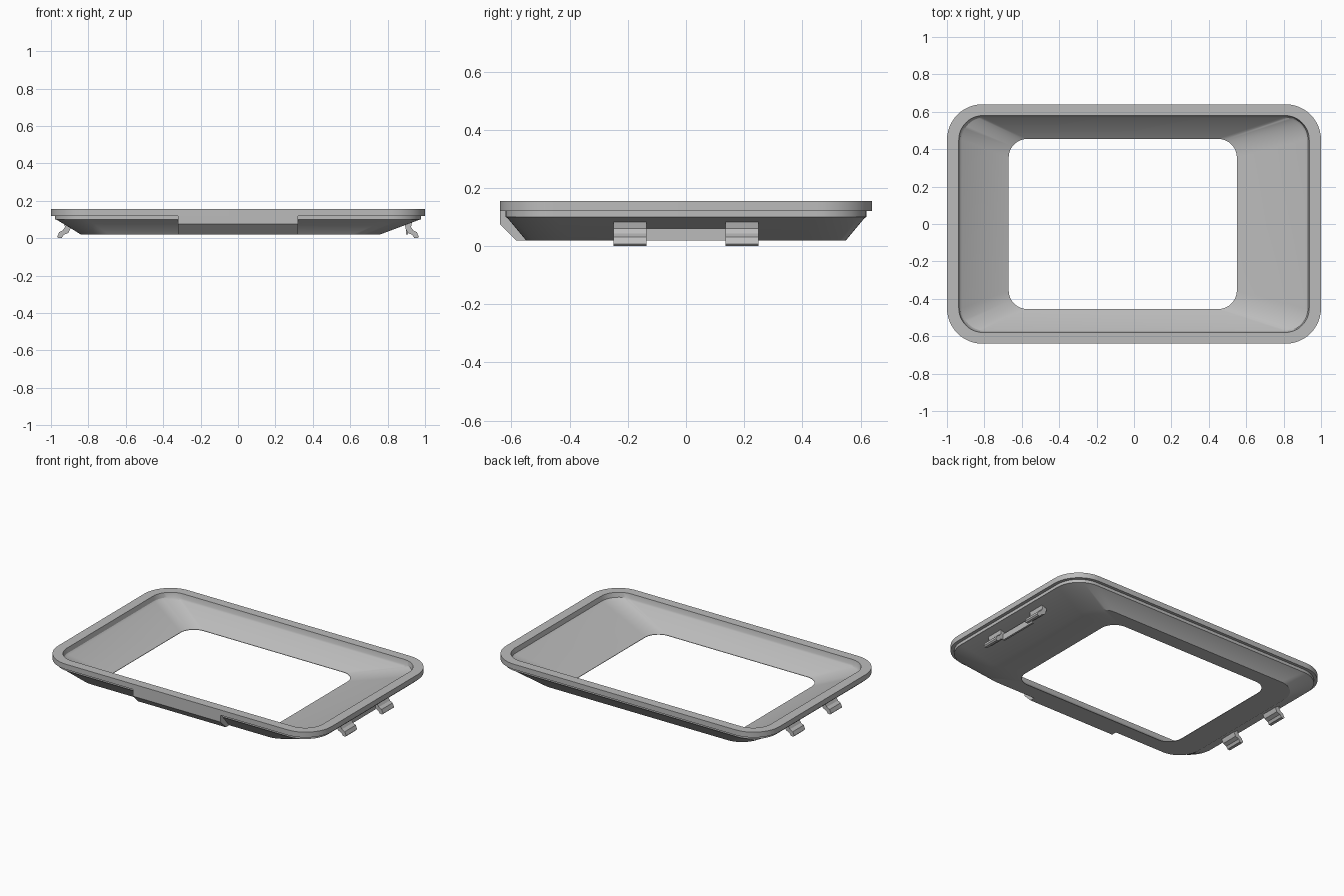
import bpy, bmesh, math

cube = bpy.data.objects.get("Cube")
if cube:
    bpy.data.objects.remove(cube, do_unlink=True)

grey = bpy.data.materials.new("plain_grey")
grey.use_nodes = True
grey.diffuse_color = (0.5, 0.5, 0.5, 1)
grey.node_tree.nodes["Principled BSDF"].inputs["Base Color"].default_value = (0.5, 0.5, 0.5, 1)


def finish(name, bm):
    bmesh.ops.recalc_face_normals(bm, faces=bm.faces)
    mesh = bpy.data.meshes.new(name)
    bm.to_mesh(mesh)
    bm.free()
    mesh.materials.append(grey)
    obj = bpy.data.objects.new(name, mesh)
    bpy.context.collection.objects.link(obj)
    bpy.ops.object.select_all(action='DESELECT')
    obj.select_set(True)
    bpy.context.view_layer.objects.active = obj
    bpy.ops.object.shade_smooth_by_angle(angle=math.radians(28))
    return obj


def rounded_loop(bm, x0, x1, y, r, z, steps=12):
    """Ring of vertices around a rounded rectangle."""
    centres = [(x1 - r, y - r), (x0 + r, y - r), (x0 + r, r - y), (x1 - r, r - y)]
    ring = []
    for corner, (cx, cy) in enumerate(centres):
        for i in range(steps + 1):
            a = math.pi / 2 * (corner + i / steps)
            ring.append(bm.verts.new((cx + r * math.cos(a), cy + r * math.sin(a), z)))
    return ring


def prism(name, profile, place, start, end):
    """Closed profile swept straight between two positions."""
    bm = bmesh.new()
    a, b = [[bm.verts.new(place(p, q, t)) for p, q in profile] for t in (start, end)]
    bm.faces.new(a)
    bm.faces.new(b)
    for i in range(len(a)):
        j = (i + 1) % len(a)
        bm.faces.new((a[i], a[j], b[j], b[i]))
    return finish(name, bm)


# Bezel: one closed section of rings, outside then under then inside
bm = bmesh.new()
sections = [
    (-1, 1, 0.64, 0.19, 0.155),
    (-1, 1, 0.64, 0.19, 0.12),
    (-0.978, 0.978, 0.62, 0.17, 0.12),
    (-0.978, 0.978, 0.62, 0.17, 0.1),
    (-0.968, 0.968, 0.615, 0.165, 0.098),
    (-0.84, 0.76, 0.55, 0.15, 0.02),
    (-0.67, 0.55, 0.455, 0.1, 0.02),
    (-0.67, 0.55, 0.455, 0.1, 0.023),
    (-0.92, 0.915, 0.57, 0.12, 0.115),
    (-0.93, 0.93, 0.575, 0.125, 0.125),
    (-0.937, 0.937, 0.58, 0.13, 0.155),
]
rings = [rounded_loop(bm, *s) for s in sections]
for k, ring in enumerate(rings):
    after = rings[(k + 1) % len(rings)]
    for i in range(len(ring)):
        j = (i + 1) % len(ring)
        bm.faces.new((ring[i], ring[j], after[j], after[i]))
finish("bezel", bm)

# Finger tab in the middle of the front edge
prism("front_tab",
      [(-0.64, 0.13), (-0.64, 0.075), (-0.585, 0.02), (-0.545, 0.02), (-0.6, 0.1), (-0.6, 0.13)],
      lambda y, z, x: (x, y, z), -0.32, 0.32)

# Snap clips, two on each side
clip = [(0.89, 0.085), (0.93, 0.085), (0.925, 0.06), (0.936, 0.043), (0.956, 0.032),
        (0.967, 0.008), (0.96, 0), (0.942, 0.002), (0.932, 0.018), (0.908, 0.028),
        (0.897, 0.05)]
for side, label in ((1, "left"), (-1, "right")):
    for end, where in ((-1, "front"), (1, "back")):
        prism(f"{label}_{where}_clip", clip,
              lambda x, z, y: (side * x, y, z), end * 0.135, end * 0.25)

# Strip joining the clips on the wide side
prism("clip_strip", [(0.897, 0.02), (0.91, 0.02), (0.91, 0.06), (0.897, 0.06)],
      lambda x, z, y: (x, y, z), -0.136, 0.136)
